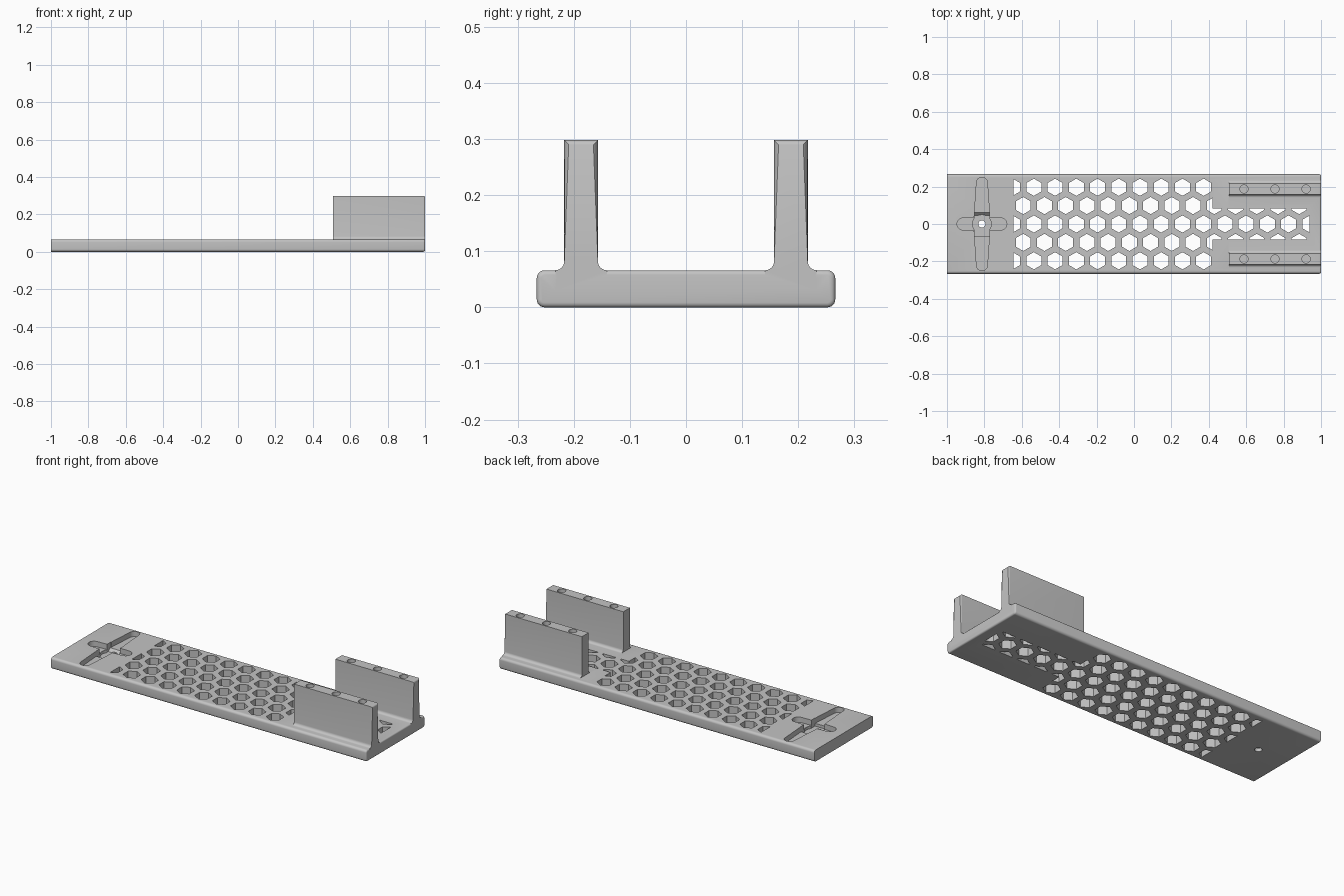
import bpy, bmesh
from math import sin, cos, radians, sqrt

cube = bpy.data.objects.get("Cube")
if cube:
    bpy.data.objects.remove(cube, do_unlink=True)

grey = bpy.data.materials.new("light_grey")
grey.use_nodes = True
grey.diffuse_color = (0.55, 0.55, 0.55, 1)
grey.node_tree.nodes["Principled BSDF"].inputs["Base Color"].default_value = (0.55, 0.55, 0.55, 1)


def arc(cx, cy, r, a0, a1, n=6):
    angles = [radians(a0 + (a1 - a0) * i / n) for i in range(n + 1)]
    return [(cx + r * cos(a), cy + r * sin(a)) for a in angles]


def circle(cx, cy, r, n=32):
    return arc(cx, cy, r, 0, 360, n)[:-1]


def prisms(name, outlines, lo, hi, axis="z", round_above=None):
    """Extrude flat outlines along an axis; optionally round the +x end."""
    bm = bmesh.new()
    for pts in outlines:
        rings = [[bm.verts.new((u, v, w) if axis == "z" else (w, u, v)) for u, v in pts]
                 for w in (lo, hi)]
        bm.faces.new(rings[0][::-1])
        bm.faces.new(rings[1])
        for i in range(len(pts)):
            j = (i + 1) % len(pts)
            bm.faces.new((rings[0][i], rings[0][j], rings[1][j], rings[1][i]))
    bmesh.ops.recalc_face_normals(bm, faces=bm.faces)
    if round_above is not None:
        edges = [e for e in bm.edges
                 if all(v.co.x > hi - 1e-4 and v.co.z > round_above for v in e.verts)]
        bmesh.ops.bevel(bm, geom=edges, offset=0.008, segments=3, profile=0.5, affect="EDGES")
    mesh = bpy.data.meshes.new(name)
    bm.to_mesh(mesh)
    bm.free()
    mesh.materials.append(grey)
    ob = bpy.data.objects.new(name, mesh)
    bpy.context.collection.objects.link(ob)
    return ob


def combine(target, other, operation):
    mod = target.modifiers.new(other.name, "BOOLEAN")
    mod.operation, mod.solver, mod.object = operation, "EXACT", other
    mod.use_self = True
    bpy.context.view_layer.objects.active = target
    bpy.ops.object.modifier_apply(modifier=mod.name)
    bpy.data.objects.remove(other, do_unlink=True)


def clip(pts, x0, x1, y0, y1):
    """Trim a convex outline to a rectangle."""
    for axis, limit, sign in ((0, x0, 1), (0, x1, -1), (1, y0, 1), (1, y1, -1)):
        out = []
        for i, p in enumerate(pts):
            q = pts[(i + 1) % len(pts)]
            dp, dq = sign * (p[axis] - limit), sign * (q[axis] - limit)
            if dp >= 0:
                out.append(p)
            if dp * dq < 0:
                t = dp / (dp - dq)
                out.append((p[0] + t * (q[0] - p[0]), p[1] + t * (q[1] - p[1])))
        pts = out
    return pts


# Base plate with rounded long edges
W, T, R = 0.266, 0.066, 0.014
section = (arc(W - R, R, R, -90, 0) + arc(W - R, T - R, R, 0, 90)
           + arc(R - W, T - R, R, 90, 180) + arc(R - W, R, R, 180, 270))
plate = prisms("base_plate", [section], -1, 1, "x", round_above=-1)

# Two upright walls with filleted feet
IN, OUT, TOP, F = 0.157, 0.217, 0.298, 0.016
foot = 0.03
wall = ([(IN - F, foot)] + arc(IN - F, T + F, F, -90, 0) + [(IN, TOP), (OUT, TOP)]
        + arc(OUT + F, T + F, F, 180, 270) + [(OUT + F, foot)])
for side, label in ((1, "back"), (-1, "front")):
    outline = [(side * y, z) for y, z in wall]
    combine(plate, prisms(label + "_wall", [outline], 0.508, 1, "x", round_above=T + F - 0.001), "UNION")

# Screw holes in the wall tops
holes = [circle(x, s * 0.187, 0.022) for x in (0.588, 0.754, 0.92) for s in (1, -1)]
combine(plate, prisms("screw_holes", holes, 0.18, 0.4), "DIFFERENCE")

# Honeycomb: a wide field, then a narrow strip between the walls
pitch, hex_r = 0.1135, 0.046
cells = []
for row in range(-2, 3):
    for col in range(-8, 10):
        cx = 0.032 + pitch * (col + 0.5 * (row % 2))
        cy = row * pitch * sqrt(3) / 2
        hexagon = arc(cx, cy, hex_r, 30, 330, 5)
        fields = [(-0.643, 0.42, -0.25, 0.25)]
        if cx > 0.42:
            fields.append((0.38, 0.938, -0.083, 0.083))
        for field in fields:
            cell = clip(hexagon, *field)
            if len(cell) > 2:
                cells.append(cell)
combine(plate, prisms("honeycomb", cells, -0.1, 0.12), "DIFFERENCE")

# Cross-shaped recess with tapered, round-ended arms
CX = -0.813


def arm(half, mid, tip):
    e = half - tip
    return arc(e, 0, tip, -90, 90, 12) + [(0, mid)] + arc(-e, 0, tip, 90, 270, 12) + [(0, -mid)]


long_arm = [(CX - v, u) for u, v in arm(0.25, 0.044, 0.029)]
short_arm = [(CX + u, v) for u, v in arm(0.133, 0.036, 0.032)]
combine(plate, prisms("long_arm", [long_arm], 0.036, 0.12), "DIFFERENCE")
combine(plate, prisms("short_arm", [short_arm], 0.0355, 0.12), "DIFFERENCE")

# Hub pocket with a sloped end, and the shaft hole through the plate
pocket = [(-0.066, 0.02), (0.045, 0.02), (0.07, 0.045), (0.07, 0.1), (-0.066, 0.1)]
combine(plate, prisms("hub_pocket", [pocket], CX - 0.041, CX + 0.041, "x"), "DIFFERENCE")
combine(plate, prisms("hub_ring", [circle(CX, 0, 0.05)], 0.0195, 0.12), "DIFFERENCE")
combine(plate, prisms("shaft_hole", [circle(CX, 0, 0.019)], -0.1, 0.12), "DIFFERENCE")

# Smooth the rounded edges only
bpy.ops.object.select_all(action="DESELECT")
plate.select_set(True)
bpy.context.view_layer.objects.active = plate
bpy.ops.object.shade_smooth_by_angle(angle=radians(32))
